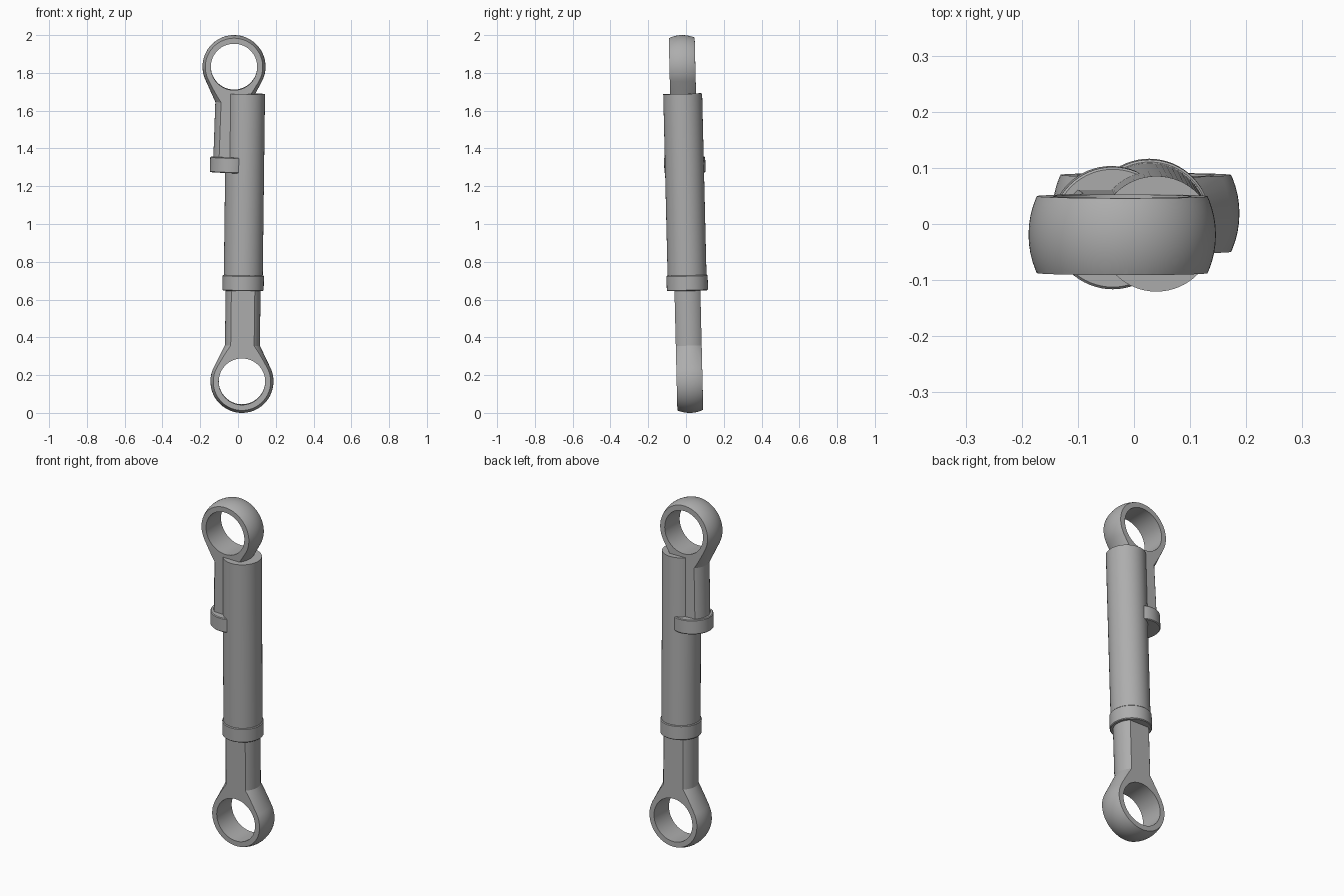
import bpy, bmesh, math
from mathutils import Matrix, Vector

if "Cube" in bpy.data.objects:
    bpy.data.objects.remove(bpy.data.objects["Cube"])

grey = bpy.data.materials.new("steel grey")
grey.use_nodes = True
colour = (0.42, 0.42, 0.42, 1)
grey.diffuse_color = colour
grey.node_tree.nodes["Principled BSDF"].inputs["Base Color"].default_value = colour

EYE_R, HOLE_R, HALF = 0.167, 0.123, 0.0685
SHANK_R, NECK, COLLAR, COLLAR_END = 0.0925, 0.19, 0.48, 0.562


def frame(origin, direction):
    """Matrix with local z along the rod and local y close to world y."""
    z = Vector(direction).normalized()
    y = Vector((0, 1, 0))
    y = (y - z * y.dot(z)).normalized()
    m = Matrix((y.cross(z), y, z)).transposed().to_4x4()
    return Matrix.Translation(origin) @ m


def lathe(profile, steps=64):
    """Revolve (radius, height) points about z."""
    bm = bmesh.new()
    verts = [bm.verts.new((r, 0, h)) for r, h in profile]
    edges = [bm.edges.new(pair) for pair in zip(verts, verts[1:])]
    bmesh.ops.spin(bm, geom=verts + edges, cent=(0, 0, 0), axis=(0, 0, 1),
                   angle=math.tau, steps=steps, use_merge=True)
    bmesh.ops.remove_doubles(bm, verts=bm.verts, dist=1e-5)
    bmesh.ops.recalc_face_normals(bm, faces=bm.faces)
    return bm


def finish(bm, name, matrix):
    mesh = bpy.data.meshes.new(name)
    bm.to_mesh(mesh)
    bm.free()
    mesh.materials.append(grey)
    ob = bpy.data.objects.new(name, mesh)
    bpy.context.collection.objects.link(ob)
    ob.matrix_world = matrix
    return ob


def activate(ob):
    bpy.ops.object.select_all(action='DESELECT')
    ob.select_set(True)
    bpy.context.view_layer.objects.active = ob


def smooth(ob):
    activate(ob)
    bpy.ops.object.shade_smooth_by_angle(angle=math.radians(20))


def rod_end(name, matrix):
    # Ball, tangent neck and shank as one turned shape
    tangent = math.atan2(SHANK_R, NECK) + math.acos(EYE_R / math.hypot(SHANK_R, NECK))
    steps = 24
    profile = []
    for i in range(steps + 1):
        a = math.pi + (tangent - math.pi) * i / steps
        profile.append((EYE_R * math.sin(a), EYE_R * math.cos(a)))
    profile += [(SHANK_R, NECK), (SHANK_R, COLLAR + 0.02), (0, COLLAR + 0.02)]
    bm = lathe(profile)
    # Flat front and back
    for side in (-1, 1):
        geom = bm.verts[:] + bm.edges[:] + bm.faces[:]
        cut = bmesh.ops.bisect_plane(bm, geom=geom, plane_co=(0, side * HALF, 0),
                                     plane_no=(0, side, 0), clear_outer=True)
        rim = [e for e in cut["geom_cut"] if isinstance(e, bmesh.types.BMEdge)]
        bmesh.ops.contextual_create(bm, geom=rim)
    bmesh.ops.recalc_face_normals(bm, faces=bm.faces)
    ob = finish(bm, name, matrix)

    # Pin hole through the eye
    bm = bmesh.new()
    bmesh.ops.create_cone(bm, cap_ends=True, segments=64, radius1=HOLE_R, radius2=HOLE_R,
                          depth=0.5, matrix=Matrix.Rotation(math.pi / 2, 4, 'X'))
    cutter = finish(bm, "hole_cutter", matrix)
    cutter.hide_render = True
    mod = ob.modifiers.new("hole", 'BOOLEAN')
    mod.operation, mod.solver, mod.object = 'DIFFERENCE', 'EXACT', cutter
    activate(ob)
    bpy.ops.object.modifier_apply(modifier=mod.name)
    bpy.data.objects.remove(cutter)
    smooth(ob)


def collar(name, matrix):
    r, b = 0.109, 0.004
    profile = [(0, COLLAR), (r - b, COLLAR), (r, COLLAR + b), (r, COLLAR_END - b),
               (r - b, COLLAR_END), (0, COLLAR_END)]
    smooth(finish(lathe(profile), name, matrix))


lower = frame((0.021, 0.019, 0.167), (0.0125, -0.024, 1))
upper = frame((-0.021, -0.019, 1.833), (-0.035, 0.024, -1))

for prefix, matrix in (("lower", lower), ("upper", upper)):
    rod_end(prefix + "_rod_end", matrix)
    collar(prefix + "_collar", matrix)

# Long cylinder body rising from the lower collar
top, radius = 1.523, 0.103
tube = [(0, COLLAR + 0.03), (radius, COLLAR + 0.03), (radius, top), (0, top)]
smooth(finish(lathe(tube), "cylinder_tube", lower))
